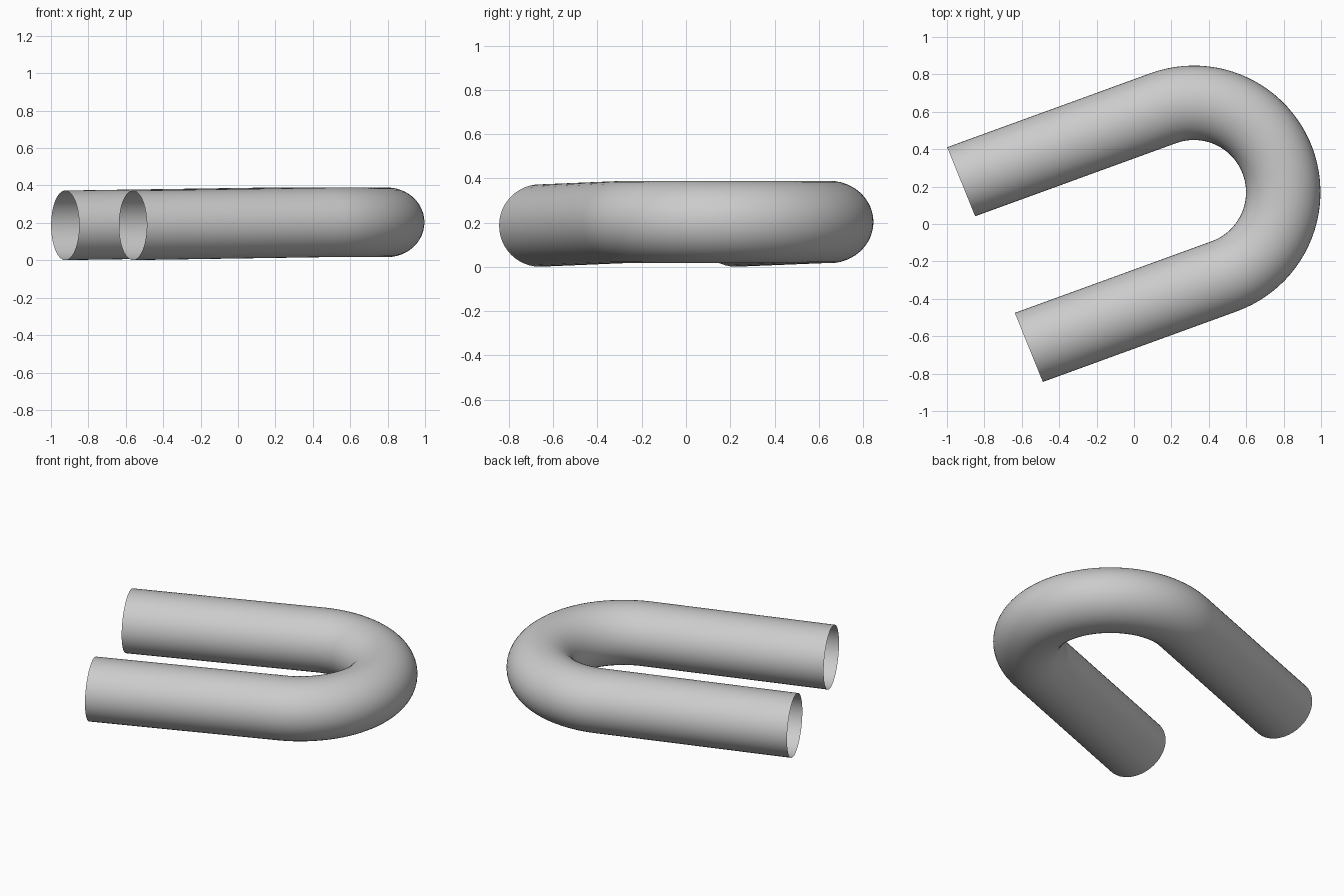
import bpy, bmesh, math
from mathutils import Vector

if "Cube" in bpy.data.objects:
    bpy.data.objects.remove(bpy.data.objects["Cube"])

SIDES, BEND_STEPS, LEG_STEPS = 48, 48, 6
RX, RZ = 0.199, 0.186            # tube half width and half height
BEND_R = 0.478                   # centre-line radius of the bend
CENTRE = Vector((0.32, 0.17, 0.203))
TURN = math.radians(20)          # heading of the legs
D = Vector((math.cos(TURN), math.sin(TURN), 0))
N = Vector((-D.y, D.x, 0))
Z = Vector((0, 0, 1))
DROP, SKEW = 0.016, 0.037        # legs sag slightly, ends are cut a little askew


def leg(side, length):
    """Stations (position, outward direction, skew) from leg tip towards the bend."""
    out = []
    for i in range(LEG_STEPS):
        t = 1 - i / LEG_STEPS
        out.append((CENTRE + N * side * BEND_R - D * length * t - Z * DROP * t, N * side, SKEW * t))
    return out


# path: upper leg, half-circle bend, lower leg
path = leg(1, 1.15)
for i in range(BEND_STEPS + 1):
    a = math.pi * i / BEND_STEPS
    o = N * math.cos(a) + D * math.sin(a)
    path.append((CENTRE + o * BEND_R, o, 0))
path += reversed(leg(-1, 1.113))

# sweep an oval ring along the path, leaving both ends open
bm = bmesh.new()
rings = []
for c, o, skew in path:
    ring = []
    for k in range(SIDES):
        a = 2 * math.pi * k / SIDES
        off = o * RX * math.cos(a) + Z * RZ * math.sin(a)
        ring.append(bm.verts.new(c + off - D * skew * off.dot(N)))
    rings.append(ring)
for r, s in zip(rings, rings[1:]):
    for k in range(SIDES):
        j = (k + 1) % SIDES
        bm.faces.new((r[k], s[k], s[j], r[j])).smooth = True
# make the normals face outward
bm.normal_update()
f = bm.faces[:][0]
if f.normal.dot(f.calc_center_median() - path[0][0]) < 0:
    bmesh.ops.reverse_faces(bm, faces=bm.faces[:])

mesh = bpy.data.meshes.new("u_bend_tube")
bm.to_mesh(mesh)
bm.free()
tube = bpy.data.objects.new("u_bend_tube", mesh)
bpy.context.collection.objects.link(tube)
